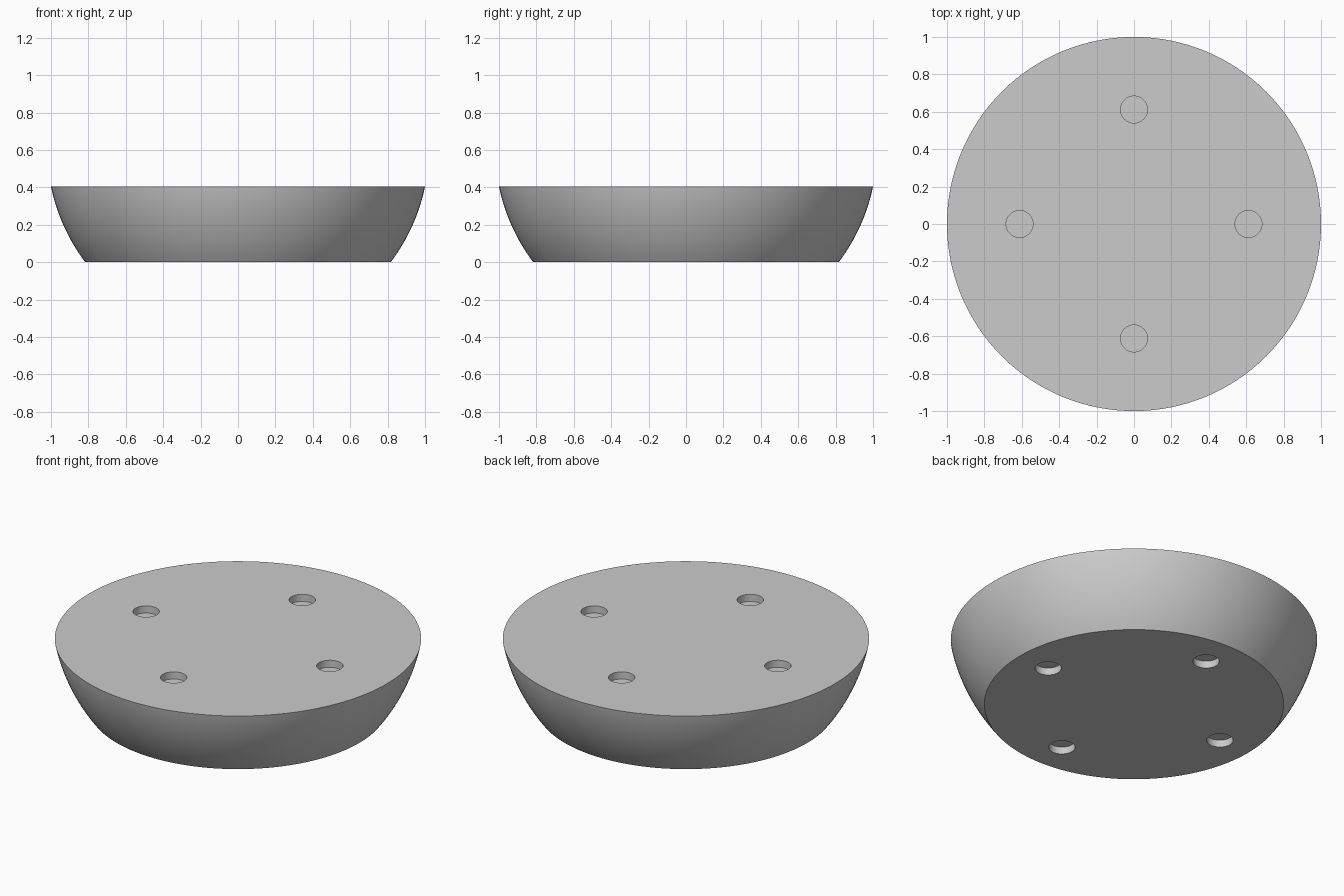
import bpy
import bmesh
from math import sqrt, pi, cos, sin, radians
from mathutils import Matrix

cube = bpy.data.objects.get("Cube")
if cube:
    bpy.data.objects.remove(cube, do_unlink=True)

HEIGHT = 0.405
SPHERE_R, SPHERE_Z = 1.022, 0.614   # sphere that the side wall is a slice of
HOLE_R, HOLE_DEPTH, HOLE_RING = 0.072, 0.043, 0.612
SEGMENTS, RINGS = 128, 14

# Single light grey material
grey = bpy.data.materials.new("light_grey")
grey.use_nodes = True
colour = (0.6, 0.6, 0.6, 1)
grey.diffuse_color = colour
grey.node_tree.nodes["Principled BSDF"].inputs["Base Color"].default_value = colour


def add_object(name, bm):
    mesh = bpy.data.meshes.new(name)
    bmesh.ops.recalc_face_normals(bm, faces=bm.faces)
    bm.to_mesh(mesh)
    bm.free()
    mesh.materials.append(grey)
    obj = bpy.data.objects.new(name, mesh)
    bpy.context.collection.objects.link(obj)
    return obj


# Solid disc with a spherical side wall
bm = bmesh.new()
loops = []
for i in range(RINGS + 1):
    z = HEIGHT * i / RINGS
    r = min(1, sqrt(SPHERE_R ** 2 - (z - SPHERE_Z) ** 2))
    angles = [2 * pi * k / SEGMENTS for k in range(SEGMENTS)]
    loops.append([bm.verts.new((r * cos(a), r * sin(a), z)) for a in angles])
for low, high in zip(loops, loops[1:]):
    for k in range(SEGMENTS):
        n = (k + 1) % SEGMENTS
        bm.faces.new((low[k], low[n], high[n], high[k]))
bm.faces.new(loops[0])
bm.faces.new(loops[-1])
base = add_object("round_base", bm)

# Cutters for four shallow sockets in the top and four in the underside
bm = bmesh.new()
for z in (0, HEIGHT):
    for k in range(4):
        a = k * pi / 2
        bmesh.ops.create_cone(
            bm, cap_ends=True, segments=48, radius1=HOLE_R, radius2=HOLE_R,
            depth=2 * HOLE_DEPTH,
            matrix=Matrix.Translation((HOLE_RING * cos(a), HOLE_RING * sin(a), z)))
cutter = add_object("socket_cutter", bm)
cutter.hide_render = True

# Cut the sockets, then discard the cutter
cut = base.modifiers.new("sockets", "BOOLEAN")
cut.operation = "DIFFERENCE"
cut.solver = "EXACT"
cut.object = cutter
bpy.ops.object.select_all(action="DESELECT")
base.select_set(True)
bpy.context.view_layer.objects.active = base
bpy.ops.object.modifier_apply(modifier=cut.name)
bpy.data.objects.remove(cutter, do_unlink=True)

# Smooth walls with crisp rims
bpy.ops.object.shade_smooth_by_angle(angle=radians(30))
